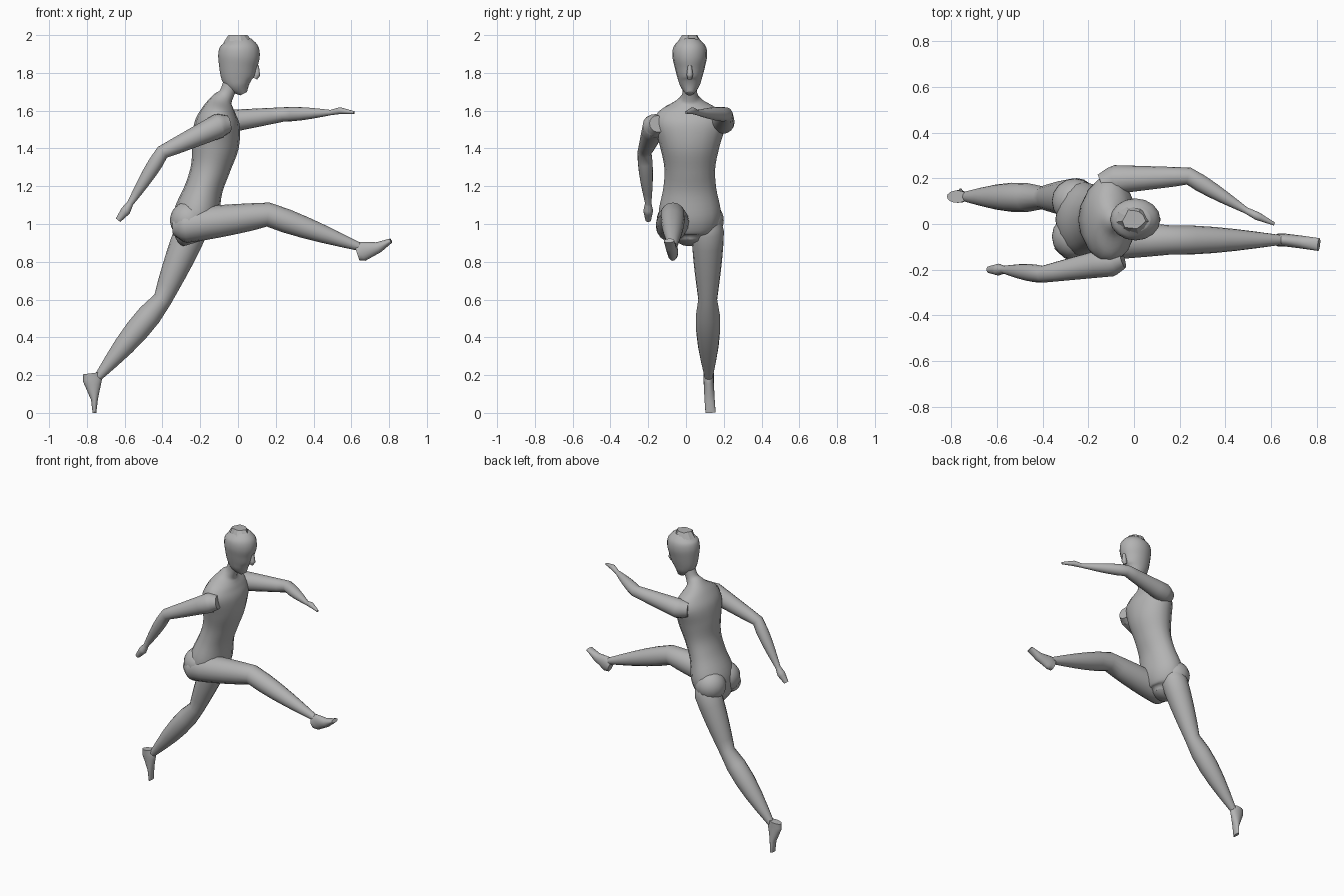
import bpy, bmesh, math, random
from mathutils import Vector

random.seed(4)
SIDES = 16         # points around each cross-section
STEPS = 5          # rings between two given sections
MIDDLE = 0.02      # the plane that splits trunk and head into halves
ACROSS = Vector((0, 1, 0))

default_cube = bpy.data.objects.get("Cube")
if default_cube:
    bpy.data.objects.remove(default_cube, do_unlink=True)

# One plain grey for the whole figure
GREY = (0.45, 0.45, 0.45, 1)
grey = bpy.data.materials.new("plain_grey")
grey.use_nodes = True
grey.diffuse_color = GREY
grey.node_tree.nodes["Principled BSDF"].inputs["Base Color"].default_value = GREY


def finish(name, bm, smooth=True):
    """Turn a bmesh into an object with the grey material and its shading."""
    bmesh.ops.recalc_face_normals(bm, faces=bm.faces)
    mesh = bpy.data.meshes.new(name)
    bm.to_mesh(mesh)
    bm.free()
    mesh.materials.append(grey)
    part = bpy.data.objects.new(name, mesh)
    bpy.context.collection.objects.link(part)
    if smooth:
        bpy.ops.object.select_all(action="DESELECT")
        part.select_set(True)
        bpy.context.view_layer.objects.active = part
        bpy.ops.object.shade_smooth_by_angle(angle=math.radians(50))


def skin(name, sections):
    """Skin ellipses set square to the path; a section is centre, depth, width."""
    bm = bmesh.new()
    rings = []
    centres = [section[0] for section in sections]
    for i, (centre, depth, width) in enumerate(sections):
        before = centres[max(i - 1, 0)]
        after = centres[min(i + 1, len(centres) - 1)]
        along = (after - before).normalized()
        side = (ACROSS - along * along.dot(ACROSS)).normalized()
        front = side.cross(along)
        ring = []
        for k in range(SIDES):
            angle = math.tau * k / SIDES
            offset = front * depth * math.cos(angle) + side * width * math.sin(angle)
            ring.append(bm.verts.new(centre + offset))
        rings.append(ring)
    for low, high in zip(rings, rings[1:]):
        for k in range(SIDES):
            n = (k + 1) % SIDES
            bm.faces.new((low[k], low[n], high[n], high[k]))
    bm.faces.new(rings[0])
    bm.faces.new(rings[-1])
    finish(name, bm)


def limb(name, joints, swell=None, width=None):
    """Straight bones between joints (x, y, z, radius). Swell gives the muscle
    bulge of the bone that starts at a joint; width fixes the half width."""
    swell = swell or {}
    sections = []
    for i, (start, end) in enumerate(zip(joints, joints[1:])):
        for step in range(STEPS):
            t = step / STEPS
            x, y, z, radius = Vector(start).lerp(Vector(end), t)
            radius += swell.get(i, 0) * math.sin(math.pi * t ** 0.8)
            sections.append((Vector((x, y, z)), radius, width or radius))
    x, y, z, radius = joints[-1]
    sections.append((Vector((x, y, z)), radius, width or radius))
    skin(name, sections)


def spline(p, q, r, s, t):
    """Smooth value between q and r, guided by neighbours p and s."""
    bend = 2 * p - 5 * q + 4 * r - s + t * (3 * (q - r) + s - p)
    return q + t * (r - p + t * bend) / 2


def body(name, rows):
    """Smoothly curved form on the middle plane; a row is x, z, depth, width."""
    last = len(rows) - 1
    sections = []
    for i in range(last):
        near = [rows[max(i - 1, 0)], rows[i], rows[i + 1], rows[min(i + 2, last)]]
        for step in range(STEPS + (i == last - 1)):
            x, z, depth, width = [spline(*v, step / STEPS) for v in zip(*near)]
            sections.append((Vector((x, MIDDLE, z)), depth, width))
    skin(name, sections)


# Leaning trunk, from the crotch up through the neck
body("torso_and_neck", [
    (-.23, .9, .06, .05),
    (-.24, .95, .1, .13),
    (-.22, 1.05, .12, .165),
    (-.18, 1.19, .1, .14),
    (-.145, 1.3, .105, .135),
    (-.12, 1.42, .125, .16),
    (-.11, 1.53, .12, .19),
    (-.1, 1.6, .09, .16),
    (-.085, 1.65, .06, .07),
    (-.06, 1.69, .04, .04),
    (-.03, 1.76, .045, .04),
])

# Buttocks, one above each leg
for name, y in (("rear_leg_buttock", .1), ("front_leg_buttock", -.055)):
    bm = bmesh.new()
    bmesh.ops.create_uvsphere(bm, u_segments=SIDES, v_segments=SIDES, radius=.1)
    bmesh.ops.translate(bm, verts=bm.verts, vec=(-.26, y, 1.02))
    finish(name, bm)

# Head, from chin to crown
body("head", [
    (.03, 1.69, .02, .02),
    (.01, 1.73, .06, .05),
    (0, 1.77, .086, .064),
    (0, 1.83, .1, .08),
    (.005, 1.89, .11, .092),
    (.01, 1.94, .1, .085),
    (.01, 1.98, .06, .05),
])
limb("nose", [
    (.1, MIDDLE, 1.84, .01),
    (.1, MIDDLE, 1.79, .017),
    (.09, MIDDLE, 1.77, .012),
])

# Ragged tuft of hair on the crown
bm = bmesh.new()
bmesh.ops.create_cone(bm, cap_ends=True, segments=11, radius1=.075, radius2=.05, depth=.04)
for v in bm.verts:
    stretch = random.uniform(.75, 1.1)
    v.co = Vector((v.co.x * stretch, MIDDLE + v.co.y * stretch, v.co.z + 1.98))
finish("hair_tuft", bm, smooth=False)

# Leg stretched forward: seat, hip, knee, ankle
limb("front_leg", [
    (-.34, -.06, .99, .05),
    (-.28, -.07, .99, .09),
    (.16, -.07, 1.05, .064),
    (.64, -.07, .88, .022),
], swell={1: .006, 2: .01})
limb("front_foot", [
    (.63, -.07, .845, .04),
    (.66, -.07, .855, .052),
    (.74, -.08, .875, .03),
    (.81, -.09, .912, .012),
], width=.028)

# Leg trailing behind: seat, hip, knee, ankle
limb("rear_leg", [
    (-.23, .1, 1.04, .07),
    (-.25, .115, .96, .086),
    (-.4, .115, .6, .05),
    (-.74, .12, .19, .022),
], swell={1: .005, 2: .025})
limb("rear_foot", [
    (-.775, .12, .21, .045),
    (-.77, .12, .17, .05),
    (-.76, .125, .07, .018),
    (-.76, .13, 0, .01),
], width=.027)

# Arm reaching forward: armpit, shoulder, elbow, wrist, knuckles, fingertips
limb("front_arm_and_hand", [
    (-.14, .17, 1.54, .05),
    (-.08, .195, 1.54, .063),
    (.24, .21, 1.58, .038),
    (.49, .06, 1.59, .014),
    (.54, .035, 1.6, .018),
    (.615, 0, 1.59, .007),
], swell={2: .006})

# Arm swung back, with the same joints
limb("rear_arm_and_hand", [
    (-.05, -.15, 1.53, .045),
    (-.1, -.165, 1.52, .065),
    (-.4, -.22, 1.38, .037),
    (-.57, -.2, 1.11, .017),
    (-.595, -.2, 1.07, .026),
    (-.635, -.2, 1.02, .015),
], swell={2: .008})
